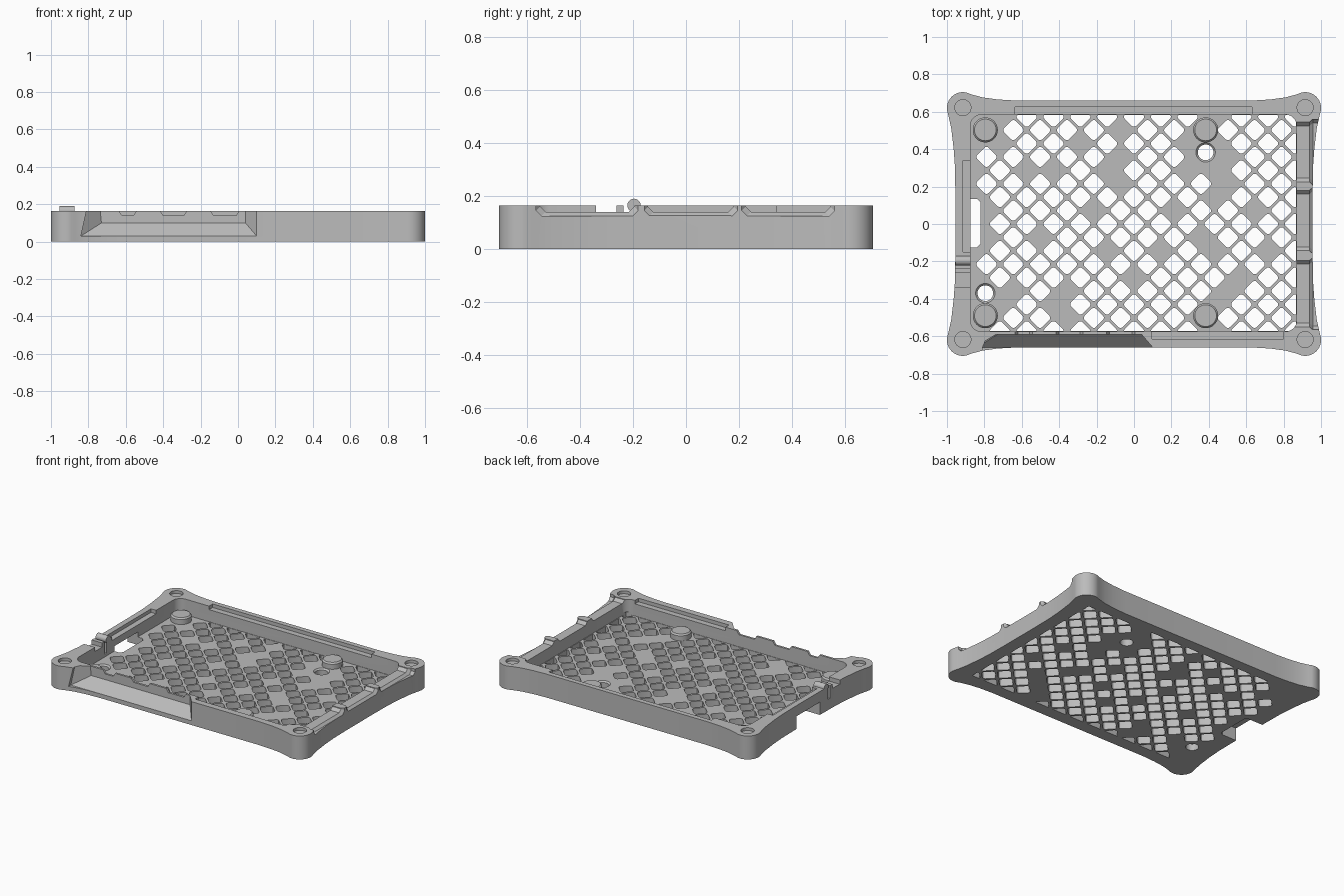
import bpy, bmesh
from math import sin, cos, pi, radians, hypot

if "Cube" in bpy.data.objects:
    bpy.data.objects.remove(bpy.data.objects["Cube"])

TOP, FLOOR = 0.165, 0.055

grey = bpy.data.materials.new("grey_plastic")
grey.use_nodes = True
grey.diffuse_color = (0.5, 0.5, 0.5, 1)
grey.node_tree.nodes["Principled BSDF"].inputs["Base Color"].default_value = (0.5, 0.5, 0.5, 1)


def finish(name, bm):
    bmesh.ops.recalc_face_normals(bm, faces=bm.faces)
    mesh = bpy.data.meshes.new(name)
    bm.to_mesh(mesh)
    bm.free()
    mesh.materials.append(grey)
    ob = bpy.data.objects.new(name, mesh)
    bpy.context.scene.collection.objects.link(ob)
    return ob


def loft(bm, rings):
    """Skin a closed solid through rings with equal point counts."""
    rows = [[bm.verts.new(p) for p in ring] for ring in rings]
    bm.faces.new(rows[0])
    bm.faces.new(rows[-1])
    n = len(rows[0])
    for a, b in zip(rows, rows[1:]):
        for i in range(n):
            bm.faces.new((a[i], a[(i + 1) % n], b[(i + 1) % n], b[i]))


def prism(bm, pts, z0, z1):
    loft(bm, [[(x, y, z) for x, y in pts] for z in (z0, z1)])


def box(bm, x0, x1, y0, y1, z0, z1):
    prism(bm, [(x0, y0), (x1, y0), (x1, y1), (x0, y1)], z0, z1)


def circle(x, y, r, n=32, start=0, end=2 * pi):
    return [(x + r * cos(start + (end - start) * i / n),
             y + r * sin(start + (end - start) * i / n)) for i in range(n)]


def boolean(body, bm, op="DIFFERENCE"):
    """Apply a solid to the body and throw the helper away."""
    tool = finish("helper", bm)
    tool.hide_render = True
    mod = body.modifiers.new(op, "BOOLEAN")
    mod.operation, mod.object, mod.solver = op, tool, "EXACT"
    graph = bpy.context.evaluated_depsgraph_get()
    mesh = bpy.data.meshes.new_from_object(body.evaluated_get(graph))
    body.modifiers.clear()
    body.data = mesh
    bpy.data.objects.remove(tool)


# Tray outline: waisted sides flowing into round corner lobes
quarter = [(0.955, 0.15), (0.957, 0.3), (0.964, 0.4), (0.977, 0.51), (0.99, 0.57)]
quarter += circle(0.915, 0.62, 0.085, 16, radians(-12), radians(115))
quarter += [(0.87, 0.693), (0.81, 0.677), (0.73, 0.666), (0.63, 0.66)]
half = quarter + [(-x, y) for x, y in reversed(quarter)]
outline = half + [(-x, -y) for x, y in half]

bm = bmesh.new()
prism(bm, outline, 0, TOP)
rim = [e for e in bm.edges if all(v.co.z < 0.001 for v in e.verts)]
bmesh.ops.bevel(bm, geom=rim, offset=0.015, segments=1, affect="EDGES")
tray = finish("case_tray", bm)

# Cavity with rounded corners
cavity = []
for k, (x, y) in enumerate([(0.81, 0.525), (-0.815, 0.525), (-0.815, -0.515), (0.81, -0.515)]):
    cavity += circle(x, y, 0.06, 8, k * pi / 2, (k + 1) * pi / 2)
    cavity.append((x + 0.06 * cos((k + 1) * pi / 2), y + 0.06 * sin((k + 1) * pi / 2)))
bm = bmesh.new()
prism(bm, cavity, FLOOR, 0.4)
boolean(tray, bm)

# Standoffs with chamfered tops
standoffs = [(x, y) for x in (-0.795, 0.383) for y in (-0.49, 0.503)]
bm = bmesh.new()
for x, y in standoffs:
    loft(bm, [[(px, py, z) for px, py in circle(x, y, r)]
              for r, z in ((0.067, 0.03), (0.067, 0.09), (0.058, 0.1))])
boolean(tray, bm, "UNION")

# Snap grooves along three walls
bm = bmesh.new()
box(bm, -0.635, 0.63, 0.55, 0.625, 0.14, 0.3)
box(bm, 0.095, 0.8, -0.615, -0.55, 0.14, 0.3)
box(bm, -0.915, -0.85, -0.15, 0.34, 0.14, 0.3)
boolean(tray, bm)

# Blind corner holes
bm = bmesh.new()
for x in (-0.915, 0.915):
    for y in (-0.618, 0.622):
        prism(bm, circle(x, y, 0.043), 0.145, 0.3)
boolean(tray, bm)

# Flared port recess in the front wall
bm = bmesh.new()
loft(bm, [[(x0, y, z0), (x1, y, z0), (x1, y, 0.3), (x2, y, 0.3)]
          for y, x0, x1, x2, z0 in ((-0.59, -0.73, 0.04, -0.75, 0.1),
                                    (-0.66, -0.84, 0.1, -0.78, 0.03),
                                    (-0.8, -0.84, 0.1, -0.78, 0.03))])
boolean(tray, bm)

# Notches in the thin wall behind the recess
bm = bmesh.new()
for x0, x1 in ((-0.64, -0.54), (-0.42, -0.27), (-0.15, 0.01)):
    loft(bm, [[(x0 + 0.02, y, 0.14), (x1 - 0.02, y, 0.14), (x1, y, 0.17), (x0, y, 0.17)]
              for y in (-0.61, -0.55)])
boolean(tray, bm)

# Three flared bays in the right wall
bm = bmesh.new()
for y0, y1 in ((-0.565, -0.18), (-0.158, 0.195), (0.21, 0.56)):
    rings = []
    for x, g, z in ((0.84, 0.015, 0.14), (0.938, 0.015, 0.14), (0.956, 0, 0.125), (1.1, 0, 0.125)):
        a, b = y0 + g, y1 - g
        rings.append([(x, a, 0.3), (x, a, z + 0.02), (x, a + 0.02, z),
                      (x, b - 0.02, z), (x, b, z + 0.02), (x, b, 0.3)])
    loft(bm, rings)
boolean(tray, bm)

# Card slot through the left wall and floor, and cable clip gaps
bm = bmesh.new()
prism(bm, [(-1.1, -0.125), (-0.84, -0.125), (-0.82, -0.105),
           (-0.82, 0.115), (-0.84, 0.135), (-1.1, 0.135)], -0.1, 0.09)
box(bm, -1.1, -0.86, -0.34, -0.262, 0.135, 0.3)
box(bm, -1.1, -0.86, -0.235, -0.212, 0.075, 0.3)
boolean(tray, bm)

# Rounded cable clip bar
bm = bmesh.new()
loft(bm, [[(x, y, z) for y, z in circle(-0.196, 0.165, 0.025, 20)] for x in (-0.955, -0.873)])
boolean(tray, bm, "UNION")

# Two countersunk through holes in the floor
through = [(0.383, 0.383), (-0.795, -0.37)]
bm = bmesh.new()
for x, y in through:
    loft(bm, [[(px, py, z) for px, py in circle(x, y, r)]
              for r, z in ((0.042, -0.1), (0.042, 0.045), (0.052, FLOOR), (0.052, 0.08))])
boolean(tray, bm)

# Lattice of rounded diamond vents, with some cells left solid
STEP = 0.0717
solid = {(-1, 5), (-2, 4), (-1, 3), (-6, -6), (-5, -5), (-5, -7), (6, -2), (5, -1), (2, -2),
         (-8, 4), (-6, 4), (7, 5), (7, 3), (-7, -1), (-3, 1), (3, 1), (9, 1), (0, -4),
         (8, -4), (-9, -5), (4, 4), (7, -5), (10, -2), (-1, 7), (-2, -2), (6, 2), (-4, 6)}
bm = bmesh.new()
for i in range(-11, 13):
    for j in range(-8, 9):
        x, y = i * STEP, j * STEP
        near = [hypot(x - a, y - b) for a, b in standoffs + through]
        if (i + j) % 2 or (i, j) in solid or min(near) < 0.11 or (i < -10 and abs(j) < 3):
            continue
        points = []
        for k in range(4):
            a = k * pi / 2
            for px, py in circle(0.038 * cos(a), 0.038 * sin(a), 0.016, 4, a - pi / 4, a + pi / 4 + pi / 6):
                p = (min(x + px, 0.866), max(-0.572, min(y + py, 0.582)))
                if not points or hypot(p[0] - points[-1][0], p[1] - points[-1][1]) > 0.002:
                    points.append(p)
        prism(bm, points, -0.05, FLOOR + 0.02)
boolean(tray, bm)

# Crisp edges with smooth curves
bpy.ops.object.select_all(action="DESELECT")
tray.select_set(True)
bpy.context.view_layer.objects.active = tray
bpy.ops.object.shade_smooth_by_angle(angle=radians(25))
